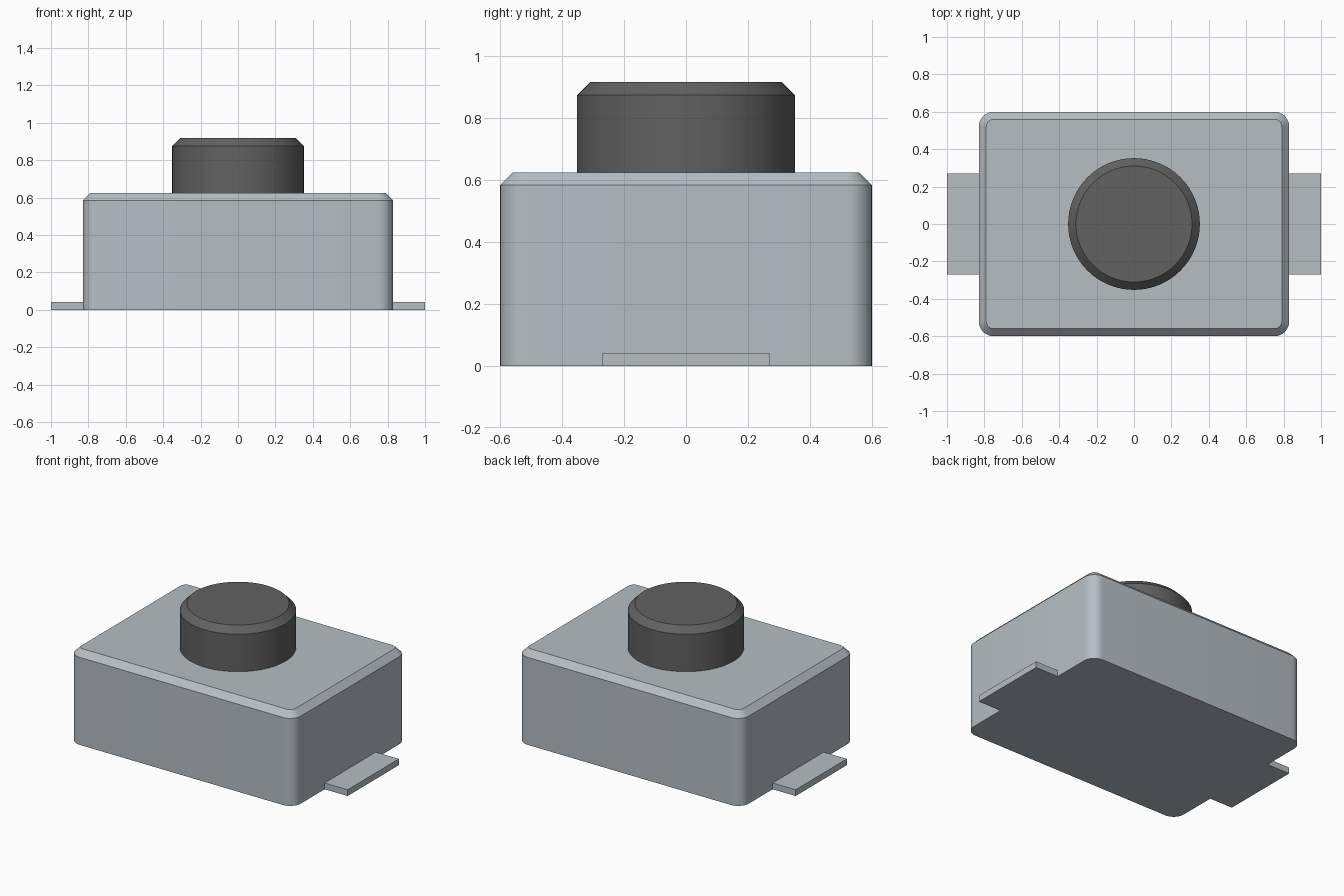
import bpy, bmesh, math

if "Cube" in bpy.data.objects:
    bpy.data.objects.remove(bpy.data.objects["Cube"], do_unlink=True)


def material(name, rgb):
    mat = bpy.data.materials.new(name)
    mat.use_nodes = True
    mat.diffuse_color = (*rgb, 1)
    bsdf = mat.node_tree.nodes["Principled BSDF"]
    bsdf.inputs["Base Color"].default_value = (*rgb, 1)
    bsdf.inputs["Roughness"].default_value = 0.6
    return mat


def rounded_rect(hx, hy, r, steps=10):
    """Outline of a rectangle with round corners, counter-clockwise."""
    pts = []
    for i, (sx, sy) in enumerate(((1, 1), (-1, 1), (-1, -1), (1, -1))):
        for k in range(steps + 1):
            a = math.pi / 2 * (i + k / steps)
            pts.append((sx * (hx - r) + r * math.cos(a),
                        sy * (hy - r) + r * math.sin(a)))
    return pts


def circle(r, steps=96):
    return [(r * math.cos(2 * math.pi * k / steps),
             r * math.sin(2 * math.pi * k / steps)) for k in range(steps)]


def loft(name, sections, mat):
    """Closed solid through matching (outline, height) sections."""
    bm = bmesh.new()
    rings = [[bm.verts.new((x, y, z)) for x, y in outline]
             for outline, z in sections]
    n = len(rings[0])
    for low, high in zip(rings, rings[1:]):
        for i in range(n):
            j = (i + 1) % n
            bm.faces.new((low[i], low[j], high[j], high[i]))
    bm.faces.new(rings[0][::-1])
    bm.faces.new(rings[-1])
    mesh = bpy.data.meshes.new(name)
    bm.to_mesh(mesh)
    bm.free()
    obj = bpy.data.objects.new(name, mesh)
    bpy.context.collection.objects.link(obj)
    mesh.materials.append(mat)
    bpy.ops.object.select_all(action='DESELECT')
    obj.select_set(True)
    bpy.context.view_layer.objects.active = obj
    bpy.ops.object.shade_smooth_by_angle(angle=math.radians(30))
    return obj


metal = material("light grey metal", (0.46, 0.52, 0.55))
plastic = material("dark grey plastic", (0.12, 0.12, 0.12))

# Housing with round upright corners and a chamfered top rim
side = rounded_rect(0.83, 0.60, 0.08)
loft("housing", [(side, 0), (side, 0.585),
                 (rounded_rect(0.79, 0.56, 0.04), 0.625)], metal)

# Round push button with a chamfered rim
loft("button", [(circle(0.352), 0.61), (circle(0.352), 0.875),
                (circle(0.31), 0.917)], plastic)

# Flat terminal on each side, flush with the underside
for name, s in (("left_terminal", 1), ("right_terminal", -1)):
    outline = [(s * 0.915 + dx * 0.085, dy * 0.27)
               for dx, dy in ((1, 1), (-1, 1), (-1, -1), (1, -1))]
    loft(name, [(outline, 0), (outline, 0.042)], metal)
